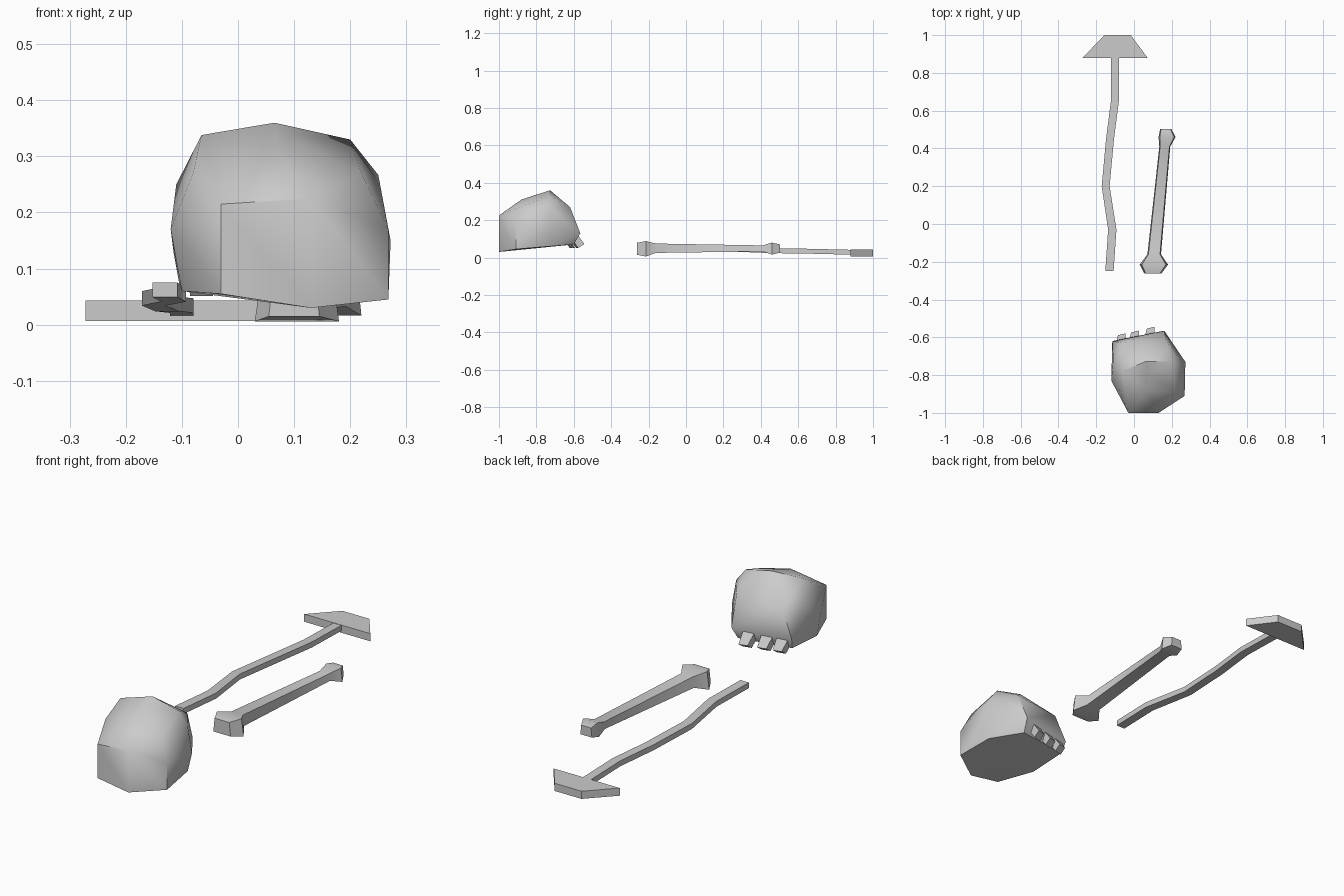
import bpy, bmesh, math
from mathutils import Vector

if "Cube" in bpy.data.objects:
    bpy.data.objects.remove(bpy.data.objects["Cube"])


def finish(bm, name, angle=40):
    bmesh.ops.recalc_face_normals(bm, faces=bm.faces)
    me = bpy.data.meshes.new(name)
    bm.to_mesh(me)
    bm.free()
    ob = bpy.data.objects.new(name, me)
    bpy.context.collection.objects.link(ob)
    bpy.ops.object.select_all(action='DESELECT')
    ob.select_set(True)
    bpy.context.view_layer.objects.active = ob
    bpy.ops.object.shade_smooth_by_angle(angle=math.radians(angle))
    return ob


def loft(name, rings, top=1.0):
    """Four-sided tube; each ring is (x, y, z, half width, half height)."""
    bm = bmesh.new()
    loops = []
    for x, y, z, w, h in rings:
        loops.append([bm.verts.new(p) for p in (
            (x - w, y, z - h), (x + w, y, z - h),
            (x + w * top, y, z + h), (x - w * top, y, z + h))])
    for a, b in zip(loops, loops[1:]):
        for i in range(4):
            j = (i + 1) % 4
            bm.faces.new((a[i], a[j], b[j], b[i]))
    bm.faces.new(loops[0])
    bm.faces.new(loops[-1])
    return finish(bm, name)


# skull: faceted hull, back of the head towards -y
skull_points = [
    (-.03, -1, .055), (.13, -1, .03), (-.03, -1, .215), (.13, -1, .225),
    (.268, -.91, .045), (.268, -.91, .17), (.22, -.89, .27), (.07, -.88, .31),
    (-.08, -.87, .27), (-.12, -.83, .17), (-.10, -.83, .06),
    (-.065, -.78, .338), (.085, -.79, .338), (.065, -.727, .36), (.2, -.73, .33),
    (.25, -.73, .267), (.272, -.73, .15), (.25, -.73, .06), (-.11, -.72, .25),
    (.17, -.62, .27), (-.06, -.63, .25), (.16, -.565, .13), (-.115, -.62, .13),
    (.15, -.60, .07), (-.105, -.64, .075)]
bm = bmesh.new()
for p in skull_points:
    bm.verts.new(p)
res = bmesh.ops.convex_hull(bm, input=bm.verts)
bmesh.ops.delete(bm, geom=[v for v in bm.verts if not v.link_faces], context='VERTS')
finish(bm, "skull", 45)

# three upper teeth, leaning forwards and down
for i, (x, y) in enumerate([(-.065, -.60), (.005, -.585), (.088, -.565)]):
    rings = [(Vector((x - .004, y - .04, .115)), .026), (Vector((x, y, .062)), .02)]
    bm = bmesh.new()
    loops = []
    for c, w in rings:
        side = Vector((w, w * .25, 0))
        thick = Vector((0, .016, .011))
        loops.append([bm.verts.new(c + side * a + thick * b)
                      for a, b in ((-1, -1), (1, -1), (1, 1), (-1, 1))])
    for k in range(4):
        j = (k + 1) % 4
        bm.faces.new((loops[0][k], loops[0][j], loops[1][j], loops[1][k]))
    bm.faces.new(loops[0])
    bm.faces.new(loops[1])
    finish(bm, f"tooth_{i + 1}")

# long bone with a knob at each end
loft("bone", [
    (.10, -.262, .047, .045, .032), (.105, -.215, .047, .075, .041),
    (.107, -.16, .05, .036, .025), (.163, .41, .049, .029, .016),
    (.175, .46, .048, .045, .032), (.168, .502, .048, .03, .022)], top=.85)

# crooked tool handle
loft("tool_handle", [
    (-.13, -.25, .062, .022, .013), (-.115, -.03, .054, .022, .013),
    (-.15, .2, .047, .021, .013), (-.127, .45, .037, .021, .013),
    (-.1, .66, .034, .021, .013), (-.1, .9, .028, .021, .013)])

# trapezoid tool head
loft("tool_head", [(-.1, .88, .025, .172, .018), (-.087, 1, .025, .07, .018)])
